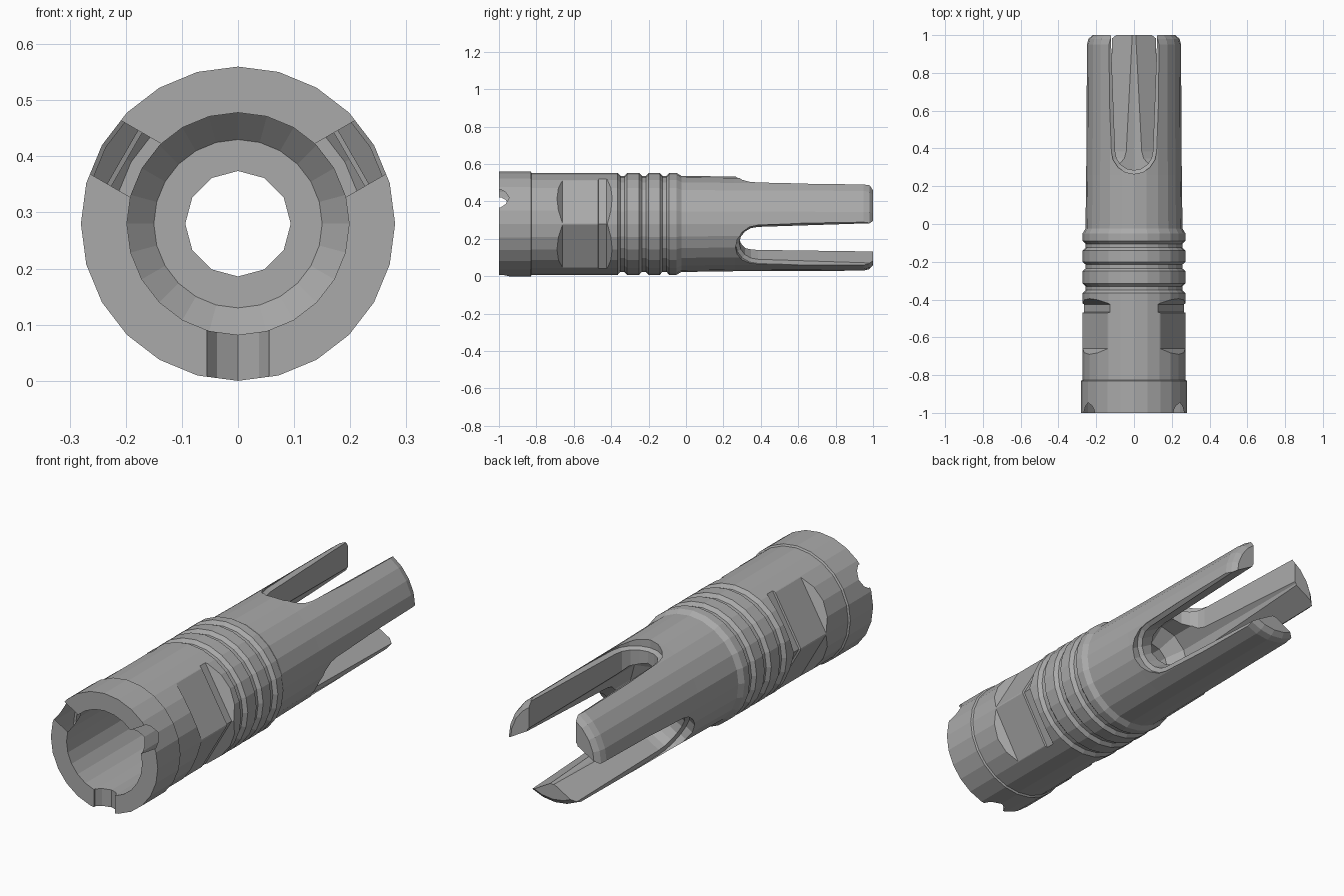
import bpy, bmesh
from math import sin, cos, pi, radians
from mathutils import Vector

if "Cube" in bpy.data.objects:
    bpy.data.objects.remove(bpy.data.objects["Cube"])

AXIS_Z = 0.28


def place(r, u, y, angle):
    """Point at radius r along an angle, shifted u sideways, at depth y."""
    a = radians(angle)
    return Vector((r * cos(a) - u * sin(a), y, AXIS_Z + r * sin(a) + u * cos(a)))


def loft(name, rings):
    """Closed solid through rings of equal point count."""
    bm = bmesh.new()
    loops = [[bm.verts.new(p) for p in ring] for ring in rings]
    n = len(loops[0])
    for a, b in zip(loops, loops[1:]):
        for i in range(n):
            j = (i + 1) % n
            bm.faces.new((a[i], a[j], b[j], b[i]))
    bm.faces.new(loops[0])
    bm.faces.new(loops[-1])
    bmesh.ops.recalc_face_normals(bm, faces=bm.faces)
    mesh = bpy.data.meshes.new(name)
    bm.to_mesh(mesh)
    bm.free()
    obj = bpy.data.objects.new(name, mesh)
    bpy.context.collection.objects.link(obj)
    return obj


def lathe(name, profile, sides):
    return loft(name, [[place(r, 0, y, 90 + 360 * i / sides) for i in range(sides)]
                       for y, r in profile])


def cut(target, cutter):
    cutter.hide_render = True
    mod = target.modifiers.new("cut", "BOOLEAN")
    mod.operation = "DIFFERENCE"
    mod.solver = "EXACT"
    mod.object = cutter
    bpy.context.view_layer.objects.active = target
    bpy.ops.object.modifier_apply(modifier=mod.name)
    bpy.data.objects.remove(cutter)


# Outer body: collar, plain section, ribbed section, slim barrel, rounded tip
profile = [(-1, 0.28), (-0.83, 0.28), (-0.825, 0.272)]
for y in (-0.34, -0.225, -0.115):
    profile += [(y - 0.025, 0.272), (y - 0.01, 0.256), (y + 0.01, 0.256), (y + 0.025, 0.272)]
profile += [(-0.05, 0.272), (-0.025, 0.257), (0.26, 0.253), (0.95, 0.25),
            (0.98, 0.242), (1, 0.22)]
body = lathe("slotted_tube", profile, 24)

# Front socket, through bore and rear chamber
cut(body, lathe("socket_cutter", [(-1.1, 0.198), (-0.3, 0.198), (-0.25, 0.15)], 24))
cut(body, lathe("bore_cutter", [(-0.5, 0.094), (0.5, 0.094)], 12))
cut(body, lathe("chamber_cutter", [(0.12, 0.09), (0.2, 0.15), (1.1, 0.15)], 12))


# Three long slots with a rounded end and a stepped outer edge
def slot_outline(grow):
    w = 0.1 + grow
    arc = [(-w * cos(pi * i / 8), 0.385 - w * sin(pi * i / 8)) for i in range(9)]
    return [(-w - 0.025, 1.05)] + arc + [(w + 0.025, 1.05)]


for angle in (90, 210, 330):
    steps = [(0, 0), (0.205, 0), (0.215, 0.02), (0.4, 0.02)]
    cut(body, loft("slot_cutter", [[place(r, u, y, angle) for u, y in slot_outline(g)]
                                   for r, g in steps]))

# Three pointed notches in the front rim
notch = [(-0.055, -1.05), (-0.055, -0.99), (-0.037, -0.965), (0, -0.945),
         (0.037, -0.965), (0.055, -0.99), (0.055, -1.05)]
for angle in (30, 150, 270):
    cut(body, loft("notch_cutter", [[place(r, u, y, angle) for u, y in notch]
                                    for r in (0.12, 0.4)]))

# Wrench flats with a relief strip at their rear end
flat = [(0.4, -0.69), (0.272, -0.69), (0.237, -0.66), (0.237, -0.47), (0.229, -0.467),
        (0.229, -0.425), (0.272, -0.395), (0.4, -0.395)]
for angle in (30, 150, 210, 330):
    cut(body, loft("flat_cutter", [[place(r, u, y, angle) for r, y in flat]
                                   for u in (-0.3, 0.3)]))

# Single plain metal colour
metal = bpy.data.materials.new("grey_metal")
metal.use_nodes = True
colour = (0.4, 0.4, 0.4, 1)
metal.diffuse_color = colour
metal.node_tree.nodes["Principled BSDF"].inputs["Base Color"].default_value = colour
body.data.materials.clear()
body.data.materials.append(metal)
for face in body.data.polygons:
    face.material_index = 0
    face.use_smooth = False
